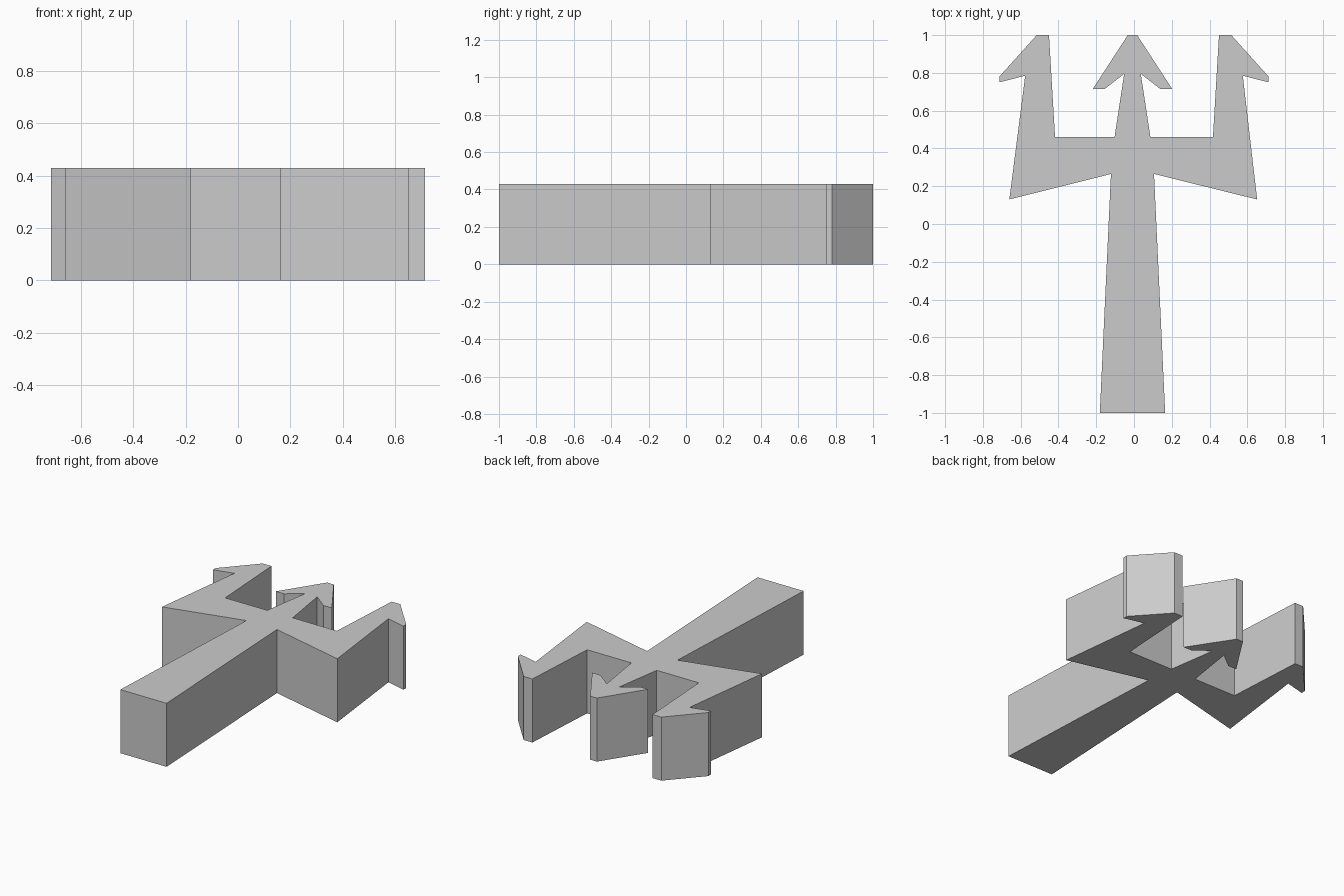
import bpy
import bmesh

default_cube = bpy.data.objects.get("Cube")
if default_cube:
    bpy.data.objects.remove(default_cube, do_unlink=True)

THICKNESS = 0.43


def make_material(name, colour):
    material = bpy.data.materials.new(name)
    material.use_nodes = True
    material.diffuse_color = colour
    material.node_tree.nodes["Principled BSDF"].inputs["Base Color"].default_value = colour
    return material


def shifted(points, offset, side):
    """Place one half of a profile on the given side of its own centre line."""
    return [(side * x + offset, y) for x, y in points]


def extrude_outline(name, outline, height, material):
    """Turn a closed outline into a solid slab standing on the ground."""
    bm = bmesh.new()
    base = bm.faces.new([bm.verts.new((x, y, 0)) for x, y in outline])
    extruded = bmesh.ops.extrude_face_region(bm, geom=[base], use_keep_orig=True)
    top_verts = [e for e in extruded["geom"] if isinstance(e, bmesh.types.BMVert)]
    bmesh.ops.translate(bm, verts=top_verts, vec=(0, 0, height))
    bmesh.ops.recalc_face_normals(bm, faces=bm.faces[:])
    mesh = bpy.data.meshes.new(name)
    bm.to_mesh(mesh)
    bm.free()
    mesh.materials.append(material)
    slab = bpy.data.objects.new(name, mesh)
    bpy.context.collection.objects.link(slab)
    return slab


# Half profiles, listed from the foot of the shaft up to the middle tip
shaft = [(0.173, -1), (0.114, 0.265)]
crossbar_corner = [(0.656, 0.13)]
side_prong = [(0.576, 0.785), (0.713, 0.75), (0.713, 0.78), (0.515, 1),
              (0.45, 1), (0.418, 0.46)]
middle_prong = [(0.095, 0.46), (0.044, 0.795), (0.147, 0.715),
                (0.21, 0.715), (0.025, 1)]


def half_outline(side):
    return (shifted(shaft, -0.008, side) + shifted(crossbar_corner, -0.004, side)
            + shifted(side_prong, 0, side) + shifted(middle_prong, -0.008, side))


# Whole trident: left half going up, right half coming back down
outline = half_outline(1) + half_outline(-1)[::-1]
grey = make_material("plain grey", (0.6, 0.6, 0.6, 1))
extrude_outline("trident", outline, THICKNESS, grey)
